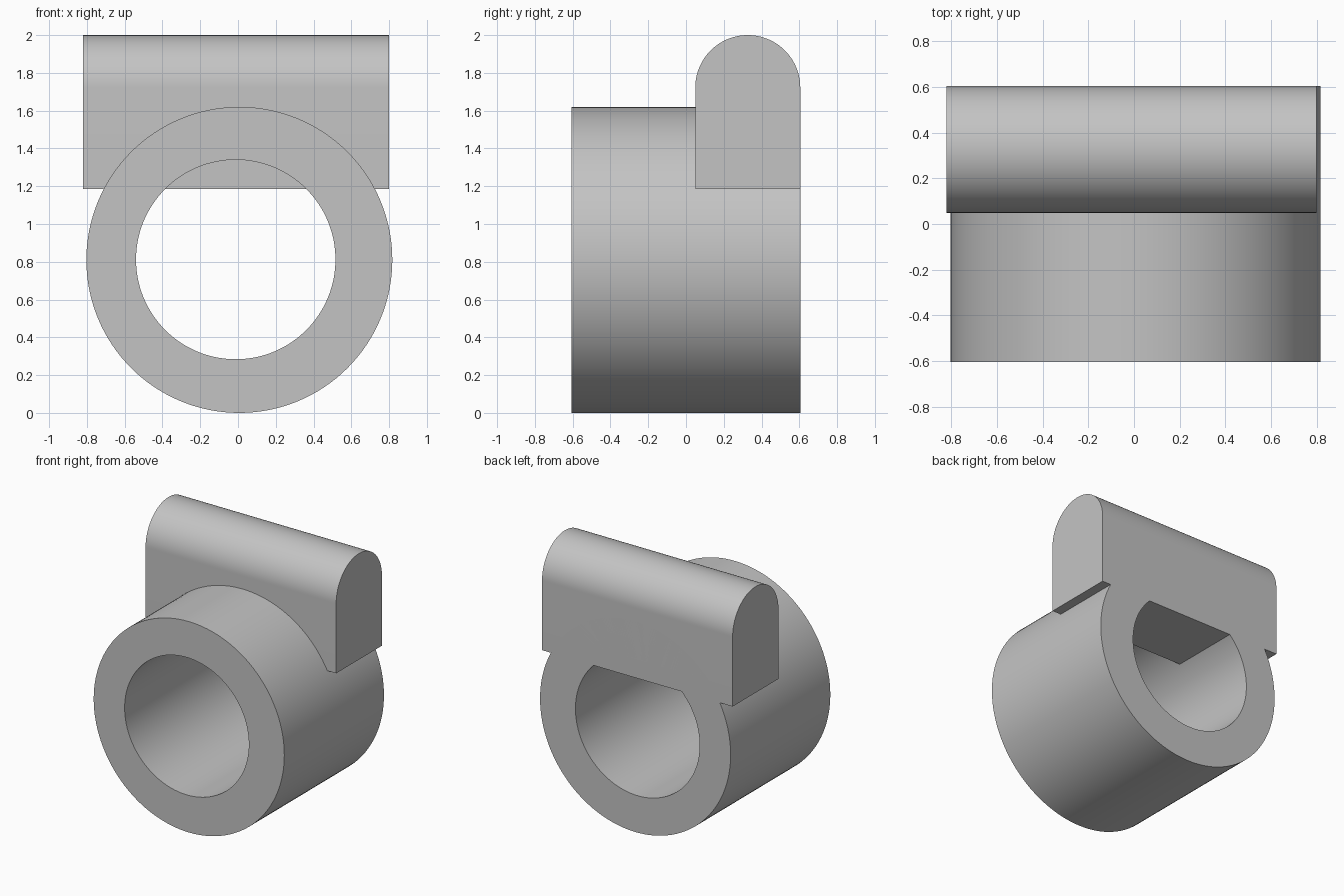
import bpy
import math

cube = bpy.data.objects.get("Cube")
if cube:
    bpy.data.objects.remove(cube, do_unlink=True)

grey = bpy.data.materials.new("plain grey")
grey.use_nodes = True
colour = (0.55, 0.55, 0.55, 1)
grey.diffuse_color = colour
grey.node_tree.nodes["Principled BSDF"].inputs["Base Color"].default_value = colour

SIDES = 128
BACK = 0.605


def arc(cx, cz, radius, start, end, steps):
    """Points along an arc, angles in degrees."""
    angles = [math.radians(start + (end - start) * i / steps) for i in range(steps + 1)]
    return [(cx + radius * math.cos(a), cz + radius * math.sin(a)) for a in angles]


def finish(name, verts, faces):
    mesh = bpy.data.meshes.new(name)
    mesh.from_pydata(verts, [], faces)
    mesh.materials.append(grey)
    obj = bpy.data.objects.new(name, mesh)
    bpy.context.collection.objects.link(obj)
    bpy.ops.object.select_all(action="DESELECT")
    obj.select_set(True)
    bpy.context.view_layer.objects.active = obj
    bpy.ops.object.mode_set(mode="EDIT")
    bpy.ops.mesh.select_all(action="SELECT")
    bpy.ops.mesh.normals_make_consistent(inside=False)
    bpy.ops.object.mode_set(mode="OBJECT")
    bpy.ops.object.shade_smooth_by_angle(angle=math.radians(30))
    return obj


# Thick tube running front to back, with a slightly offset bore
outer = arc(0.007, 0.81, 0.81, 0, 360, SIDES)[:-1]
inner = arc(-0.012, 0.812, 0.528, 0, 360, SIDES)[:-1]
loops = [(outer, -BACK), (outer, BACK), (inner, BACK), (inner, -BACK)]
verts = [(x, y, z) for ring, y in loops for x, z in ring]
faces = []
for k in range(4):
    a, b = k * SIDES, (k + 1) % 4 * SIDES
    for i in range(SIDES):
        j = (i + 1) % SIDES
        faces.append((a + i, a + j, b + j, b + i))
finish("tube", verts, faces)

# Round-topped bar lying across the back of the tube
radius = 0.278
centre = BACK - radius
profile = [(centre - radius, 1.185), (BACK, 1.185)]
profile += arc(centre, 2 - radius, radius, 0, 180, SIDES // 2)
n = len(profile)
verts = [(x, y, z) for x in (-0.82, 0.80) for y, z in profile]
faces = [tuple(range(n)), tuple(range(n, 2 * n))]
faces += [(i, (i + 1) % n, n + (i + 1) % n, n + i) for i in range(n)]
finish("crossbar", verts, faces)
